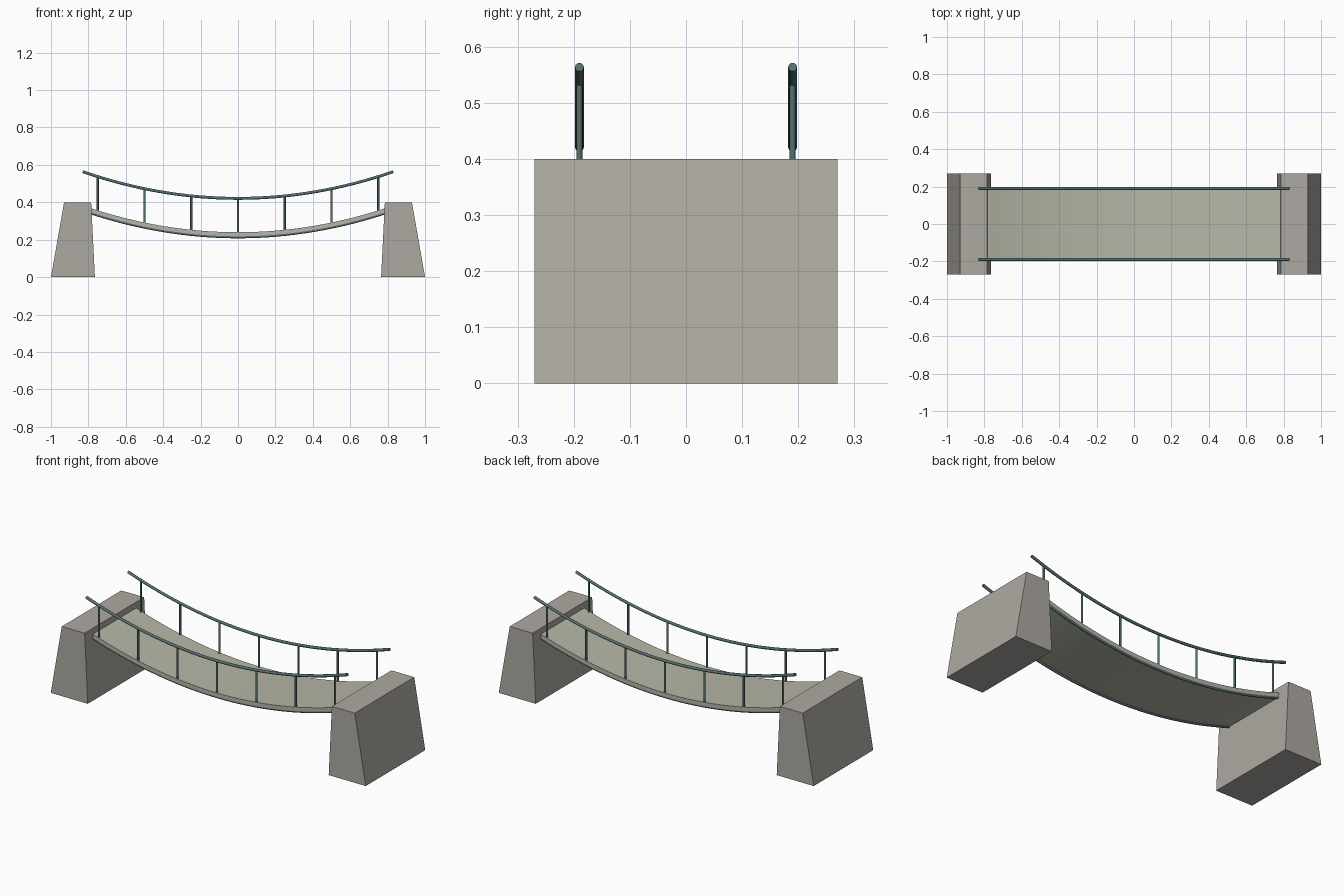
import bpy, bmesh

if "Cube" in bpy.data.objects:
    bpy.data.objects.remove(bpy.data.objects["Cube"])

SAG = 0.207      # parabola coefficient shared by deck, cables and rails
REACH = 0.83     # half length of the curved parts


def material(name, rgb):
    m = bpy.data.materials.new(name)
    m.diffuse_color = (*rgb, 1)
    m.use_nodes = True
    m.node_tree.nodes["Principled BSDF"].inputs["Base Color"].default_value = m.diffuse_color
    return m


stone = material("stone", (0.42, 0.40, 0.36))
planks = material("deck_concrete", (0.47, 0.47, 0.39))
steel = material("painted_steel", (0.09, 0.16, 0.16))


def arc(z0, n=32):
    xs = [-REACH + 2 * REACH * i / n for i in range(n + 1)]
    return [(x, z0 + SAG * x * x) for x in xs]


def extrude_profile(name, pts, half_y, mat):
    """Solid made from an x-z outline, extruded along y."""
    bm = bmesh.new()
    face = bm.faces.new([bm.verts.new((x, -half_y, z)) for x, z in pts])
    ext = bmesh.ops.extrude_face_region(bm, geom=[face])
    verts = [g for g in ext["geom"] if isinstance(g, bmesh.types.BMVert)]
    bmesh.ops.translate(bm, verts=verts, vec=(0, 2 * half_y, 0))
    bmesh.ops.recalc_face_normals(bm, faces=bm.faces)
    me = bpy.data.meshes.new(name)
    bm.to_mesh(me)
    bm.free()
    me.materials.append(mat)
    ob = bpy.data.objects.new(name, me)
    bpy.context.collection.objects.link(ob)
    return ob


def tube(name, pts, radius, mat):
    cu = bpy.data.curves.new(name, "CURVE")
    cu.dimensions = "3D"
    cu.bevel_depth = radius
    cu.bevel_resolution = 3
    cu.use_fill_caps = True
    sp = cu.splines.new("POLY")
    sp.points.add(len(pts) - 1)
    for p, co in zip(sp.points, pts):
        p.co = (*co, 1)
    cu.materials.append(mat)
    ob = bpy.data.objects.new(name, cu)
    bpy.context.collection.objects.link(ob)
    return ob


# Tapered end blocks
for label, s in (("left", -1), ("right", 1)):
    outline = [(1.0, 0), (0.93, 0.4), (0.785, 0.4), (0.765, 0)]
    extrude_profile(f"{label}_abutment", [(s * x, z) for x, z in outline], 0.27, stone)

# Sagging walkway slab
extrude_profile("deck", arc(0.24) + arc(0.214)[::-1], 0.197, planks)

# Under-deck cables, handrails and posts on both sides
for label, y in (("front", -0.19), ("back", 0.19)):
    tube(f"{label}_cable", [(x, y, z) for x, z in arc(0.215)], 0.008, steel)
    tube(f"{label}_handrail", [(x, y, z) for x, z in arc(0.421)], 0.008, steel)
    for i in range(7):
        x = -0.75 + 0.25 * i
        dz = SAG * x * x
        tube(f"{label}_post_{i + 1}", [(x, y, 0.23 + dz), (x, y, 0.421 + dz)], 0.0055, steel)
